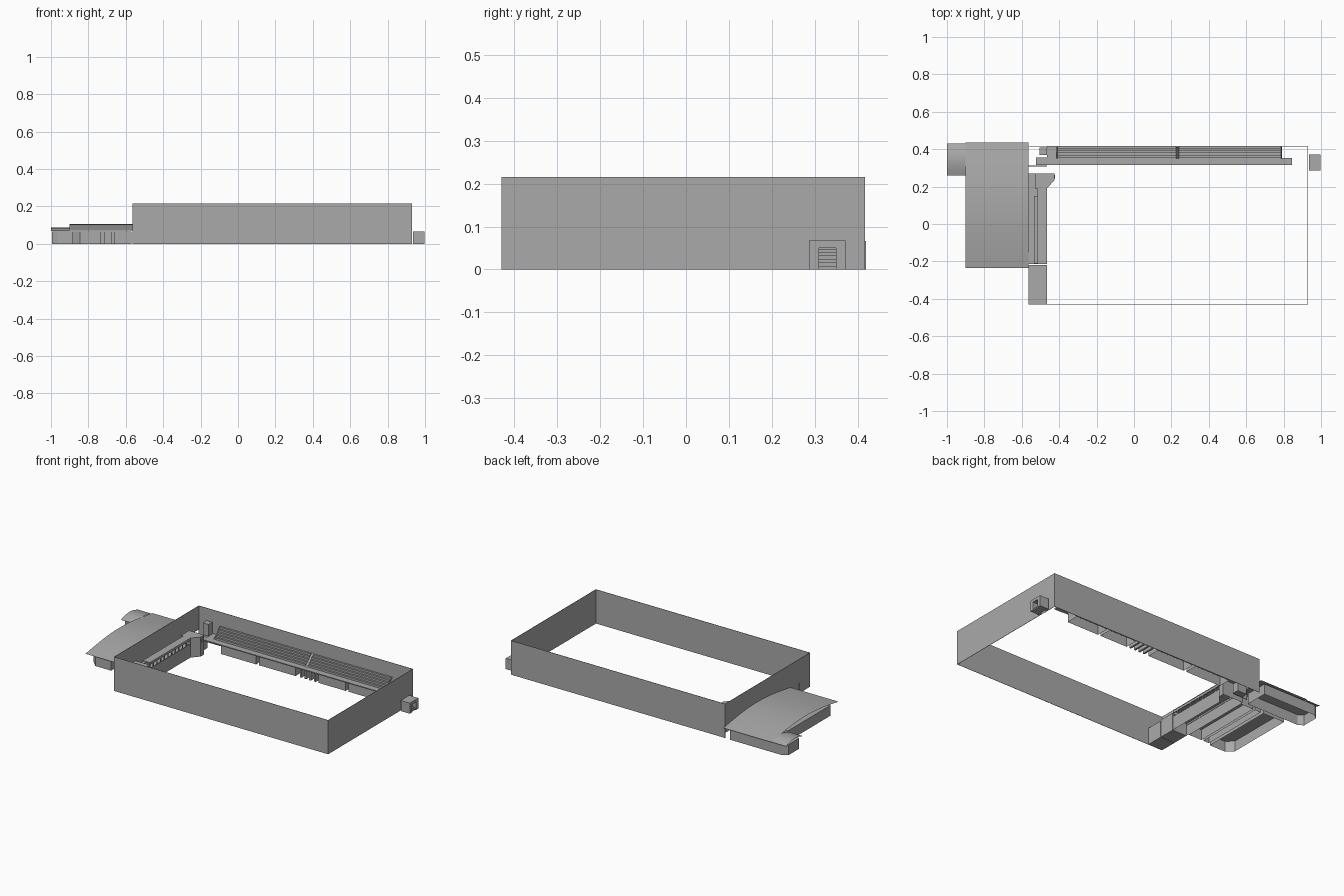
import bpy, bmesh, math

cube = bpy.data.objects.get("Cube")
if cube:
    bpy.data.objects.remove(cube, do_unlink=True)

grey = bpy.data.materials.new("plain grey")
grey.use_nodes = True
COLOUR = (0.4, 0.4, 0.4, 1)
grey.diffuse_color = COLOUR
grey.node_tree.nodes["Principled BSDF"].inputs["Base Color"].default_value = COLOUR


def finish(name, bm, smooth=False):
    mesh = bpy.data.meshes.new(name)
    bm.to_mesh(mesh)
    bm.free()
    mesh.materials.append(grey)
    for p in mesh.polygons:
        p.use_smooth = smooth
    obj = bpy.data.objects.new(name, mesh)
    bpy.context.collection.objects.link(obj)
    return obj


def prism(name, outline, z0, z1, top=True, bottom=False):
    """Extrude a plan outline upward, with optional caps."""
    bm = bmesh.new()
    low = [bm.verts.new((x, y, z0)) for x, y in outline]
    high = [bm.verts.new((x, y, z1)) for x, y in outline]
    n = len(outline)
    for i in range(n):
        j = (i + 1) % n
        bm.faces.new((low[i], low[j], high[j], high[i]))
    if top:
        bm.faces.new(high)
    if bottom:
        bm.faces.new(low[::-1])
    return finish(name, bm)


def box(name, x0, x1, y0, y1, z0, z1, top=True, bottom=True):
    return prism(name, [(x0, y0), (x1, y0), (x1, y1), (x0, y1)], z0, z1, top, bottom)


def sheet(name, profile, x0, x1, smooth=False):
    """Sweep a (y, z) profile along x."""
    bm = bmesh.new()
    rows = [[bm.verts.new((x, y, z)) for y, z in profile] for x in (x0, x1)]
    for i in range(len(profile) - 1):
        bm.faces.new((rows[0][i], rows[1][i], rows[1][i + 1], rows[0][i + 1]))
    return finish(name, bm, smooth)


def arch(y0, y1, z, rise, n=16):
    return [(y0 + (y1 - y0) * i / n, z + rise * math.sin(math.pi * i / n)) for i in range(n + 1)]


# Tall perimeter walls
L, R, F, B, TOP = -0.565, 0.93, -0.43, 0.415, 0.215
box("front_wall", L, R, F, F + 0.002, 0, TOP)
box("back_wall", L, R, B, B + 0.002, 0, TOP)
box("left_wall", R - 0.002, R, F, B, 0, TOP)
box("right_wall", L, L + 0.002, F, B, 0.065, TOP)

# Arched roofs over the side hall and its entrance
sheet("hall_roof", arch(-0.235, 0.435, 0.07, 0.035), -0.9, L, True)
sheet("entrance_roof", arch(0.26, 0.43, 0.068, 0.018), -1.0, -0.9, True)

# Side hall rooms, open below
prism("outer_hall", [(-0.845, -0.215), (-0.735, -0.215), (-0.735, 0.25), (-0.885, 0.25),
                     (-0.885, -0.175)], 0, 0.066)
box("middle_hall", -0.715, -0.675, -0.2, 0.25, 0, 0.066, bottom=False)
box("inner_hall", -0.66, -0.57, -0.2, 0.25, 0, 0.066, bottom=False)
prism("entrance_hall", [(-0.965, 0.275), (-0.6, 0.275), (-0.6, 0.42), (-0.965, 0.42),
                        (-0.995, 0.4), (-0.995, 0.295)], 0, 0.066)

# Grandstand podium at the court end, with a window gallery above
prism("end_podium", [(L, -0.215), (-0.465, -0.215), (-0.465, 0.19), (-0.425, 0.235),
                     (-0.425, 0.27), (L, 0.27)], 0, 0.075)
box("gallery_sill", -0.47, -0.465, -0.215, 0.19, 0.075, 0.085)
box("gallery_lintel", -0.47, -0.465, -0.215, 0.19, 0.108, 0.12)
box("gallery_roof", -0.515, -0.465, -0.215, 0.19, 0.12, 0.123)
for i in range(12):
    y = -0.215 + i * 0.0363
    box("gallery_post", -0.47, -0.465, y, y + 0.006, 0.085, 0.108)
box("gallery_bench", -0.535, -0.515, -0.21, 0.15, 0.075, 0.1)
prism("corner_tower", [(-0.465, 0.19), (-0.425, 0.235), (-0.425, 0.27), (-0.53, 0.27),
                       (-0.53, 0.19)], 0.075, 0.123)
box("corner_tower_window", -0.426, -0.423, 0.243, 0.262, 0.085, 0.11)
box("front_end_room", L, -0.465, -0.32, -0.218, 0, 0.11)
box("front_corner_room", L, -0.465, F, -0.322, 0, 0.105)

# Rooms between the end podium and the long stand
box("link_wall", L, -0.465, 0.308, 0.312, 0, 0.065)
box("link_room", -0.525, -0.46, 0.315, 0.355, 0, 0.066)
box("small_cabin", -0.505, -0.465, 0.37, 0.408, 0.066, 0.14)

# Long tiered stand along the back
box("stand_deck", -0.465, 0.79, 0.315, 0.415, 0.06, 0.066)
box("stand_end_step", 0.79, 0.845, 0.315, 0.353, 0.058, 0.066)
tiers = []
STEPS = 5
for i in range(STEPS):
    y, z = 0.355 + i * 0.012, 0.066 + i * 0.012
    tiers += [(y, z), (y, z + 0.012)]
tiers.append((0.415, 0.126))
for x0, x1 in ((-0.41, 0.225), (0.24, 0.785)):
    sheet("stand_tiers", tiers, x0, x1)
for x0, x1 in ((-0.415, -0.41), (0.225, 0.24), (0.785, 0.79)):
    sheet("stand_aisle", [(0.35, 0.066), (0.413, 0.129)], x0, x1)

# Changing rooms and columns beneath the stand
for x0, x1 in ((-0.35, -0.105), (-0.085, 0.17), (0.33, 0.52), (0.54, 0.76)):
    box("stand_room", x0, x1, 0.33, 0.41, 0, 0.06, top=False, bottom=False)
for i in range(4):
    x = 0.2 + i * 0.033
    box("stand_pier", x, x + 0.012, 0.33, 0.41, 0, 0.06)

# Gate shelter with stairs on the left side
box("gate_side", 0.935, 0.998, 0.287, 0.31, 0, 0.05)
box("gate_side", 0.935, 0.998, 0.35, 0.372, 0, 0.05)
box("gate_top", 0.935, 0.998, 0.287, 0.372, 0.05, 0.067)
for i in range(6):
    box("gate_step", 0.985 - i * 0.008, 0.993 - i * 0.008, 0.31, 0.35, 0, 0.008 * (i + 1))
